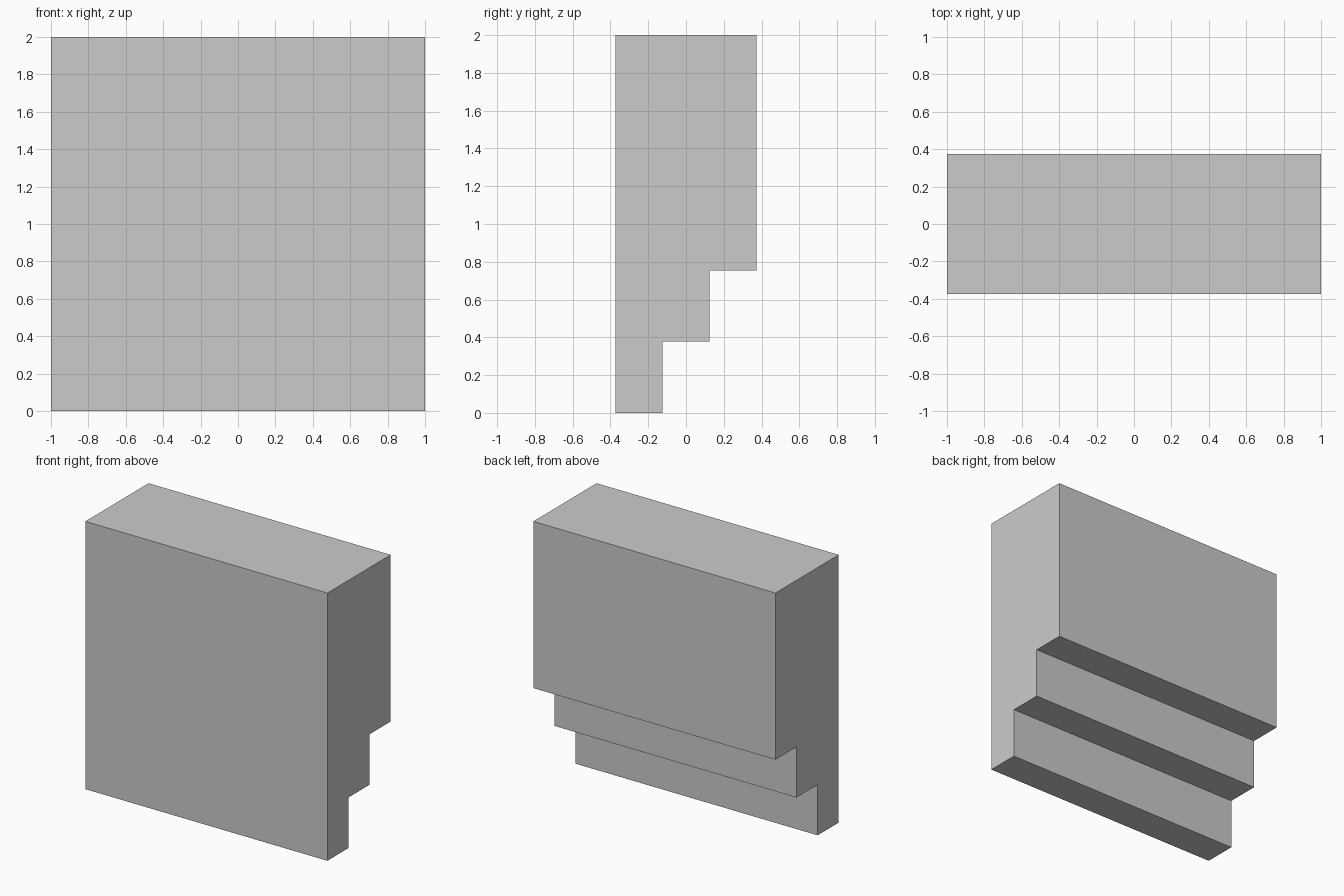
import bpy, bmesh

if "Cube" in bpy.data.objects:
    bpy.data.objects.remove(bpy.data.objects["Cube"])

# Stepped side profile (y, z), stair undercut at the back
profile = [(-0.373, 0), (-0.125, 0), (-0.125, 0.378), (0.125, 0.378),
           (0.125, 0.755), (0.373, 0.755), (0.373, 2), (-0.373, 2)]

# Extrude the profile across the full width
bm = bmesh.new()
side = bm.faces.new([bm.verts.new((-1, y, z)) for y, z in profile])
extruded = bmesh.ops.extrude_face_region(bm, geom=[side])["geom"]
bmesh.ops.translate(bm, vec=(2, 0, 0),
                    verts=[v for v in extruded if isinstance(v, bmesh.types.BMVert)])
bmesh.ops.recalc_face_normals(bm, faces=bm.faces[:])

# Single solid block with flat faces
mesh = bpy.data.meshes.new("stepped_block")
bm.to_mesh(mesh)
bm.free()
bpy.context.collection.objects.link(bpy.data.objects.new("stepped_block", mesh))
